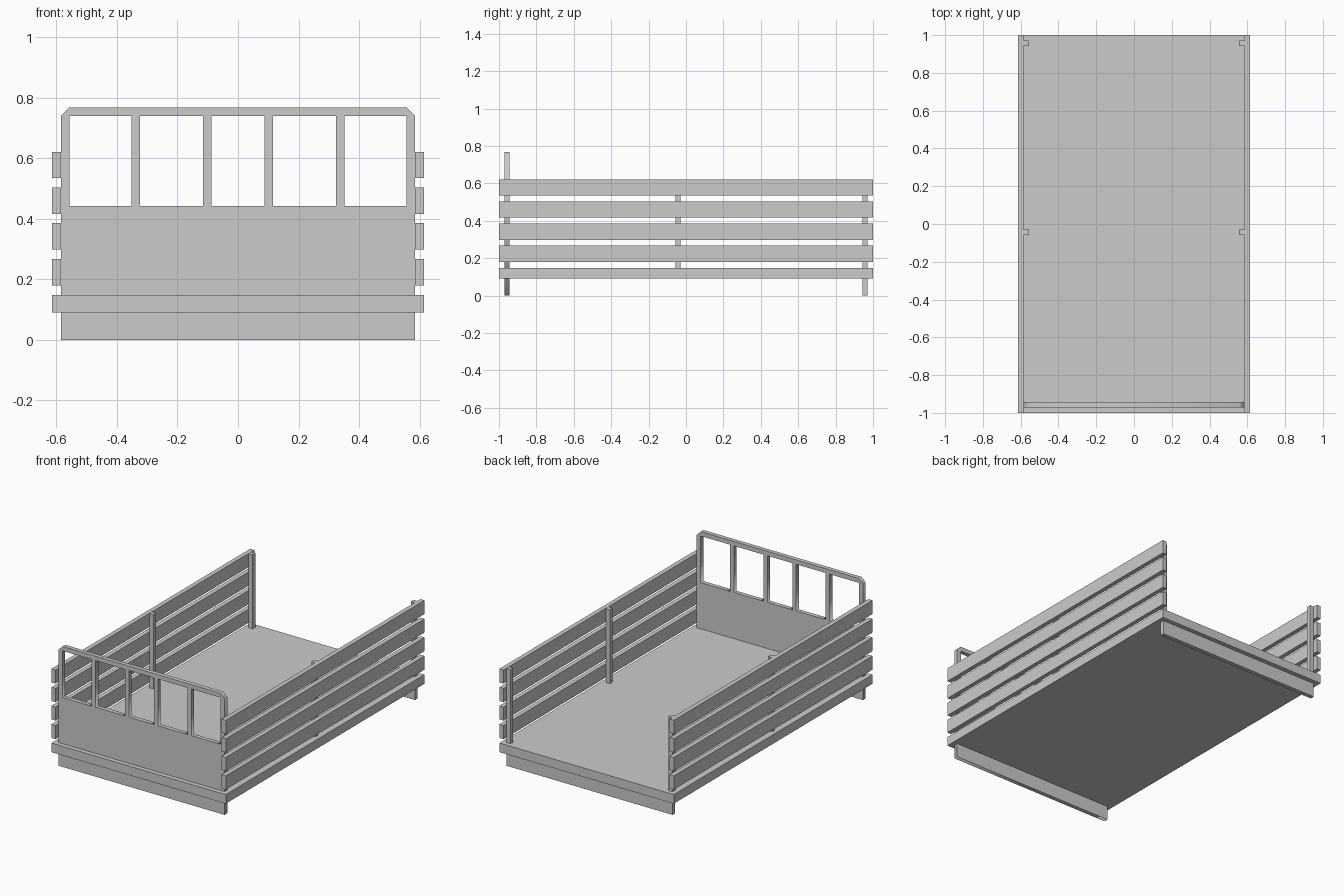
import bpy
import bmesh
from mathutils import Matrix

if "Cube" in bpy.data.objects:
    bpy.data.objects.remove(bpy.data.objects["Cube"])


def box(name, x0, x1, y0, y1, z0, z1):
    bm = bmesh.new()
    size = Matrix.Diagonal((x1 - x0, y1 - y0, z1 - z0, 1))
    centre = Matrix.Translation(((x0 + x1) / 2, (y0 + y1) / 2, (z0 + z1) / 2))
    bmesh.ops.create_cube(bm, size=1, matrix=centre @ size)
    mesh = bpy.data.meshes.new(name)
    bm.to_mesh(mesh)
    bm.free()
    obj = bpy.data.objects.new(name, mesh)
    bpy.context.collection.objects.link(obj)
    return obj


def cutout_panel(name, loops, y, depth):
    # flat filled outline with holes, extruded and stood upright facing -y
    curve = bpy.data.curves.new(name, 'CURVE')
    curve.dimensions = '2D'
    curve.fill_mode = 'BOTH'
    curve.extrude = depth / 2
    for pts in loops:
        s = curve.splines.new('POLY')
        s.points.add(len(pts) - 1)
        for p, (x, z) in zip(s.points, pts):
            p.co = (x, z, 0, 1)
        s.use_cyclic_u = True
    obj = bpy.data.objects.new(name, curve)
    bpy.context.collection.objects.link(obj)
    obj.rotation_euler.x = 1.5707963
    obj.location.y = y
    bpy.ops.object.select_all(action='DESELECT')
    obj.select_set(True)
    bpy.context.view_layer.objects.active = obj
    bpy.ops.object.convert(target='MESH')


W = 0.585       # inner half width
OUT = 0.614     # outer half width
T = 0.028       # board and post thickness
DECK_Z = (0.09, 0.148)

# Deck
box("deck", -OUT, OUT, -1, 1, *DECK_Z)

# Headboard: solid lower panel, five window openings, clipped top corners
top = 0.767
outline = [(-W, 0), (W, 0), (W, top - T), (W - T, top), (-W + T, top), (-W, top - T)]
edges = [-W + T, -0.351, -0.323, -0.116, -0.088, 0.088, 0.116, 0.323, 0.351, W - T]
windows = [[(a, 0.442), (a, top - T), (b, top - T), (b, 0.442)]
           for a, b in zip(edges[::2], edges[1::2])]
cutout_panel("headboard", [outline] + windows, -0.957, 0.027)

# Beam under the rear of the deck
box("rear_beam", -W, W, 0.944, 0.971, 0, DECK_Z[0])

# Side slats and their posts, on both sides
for side, s in (("left", -1), ("right", 1)):
    x0, x1 = sorted((s * W, s * OUT))
    for i in range(4):
        z = 0.18 + i * 0.118
        box(f"{side}_slat_{i + 1}", x0, x1, -1, 1, z, z + 0.087)
    x0, x1 = sorted((s * (W - T), s * W))
    for place, y in (("middle", -0.043), ("rear", 0.957)):
        box(f"{side}_{place}_post", x0, x1, y - 0.014, y + 0.014, DECK_Z[1], 0.62)
